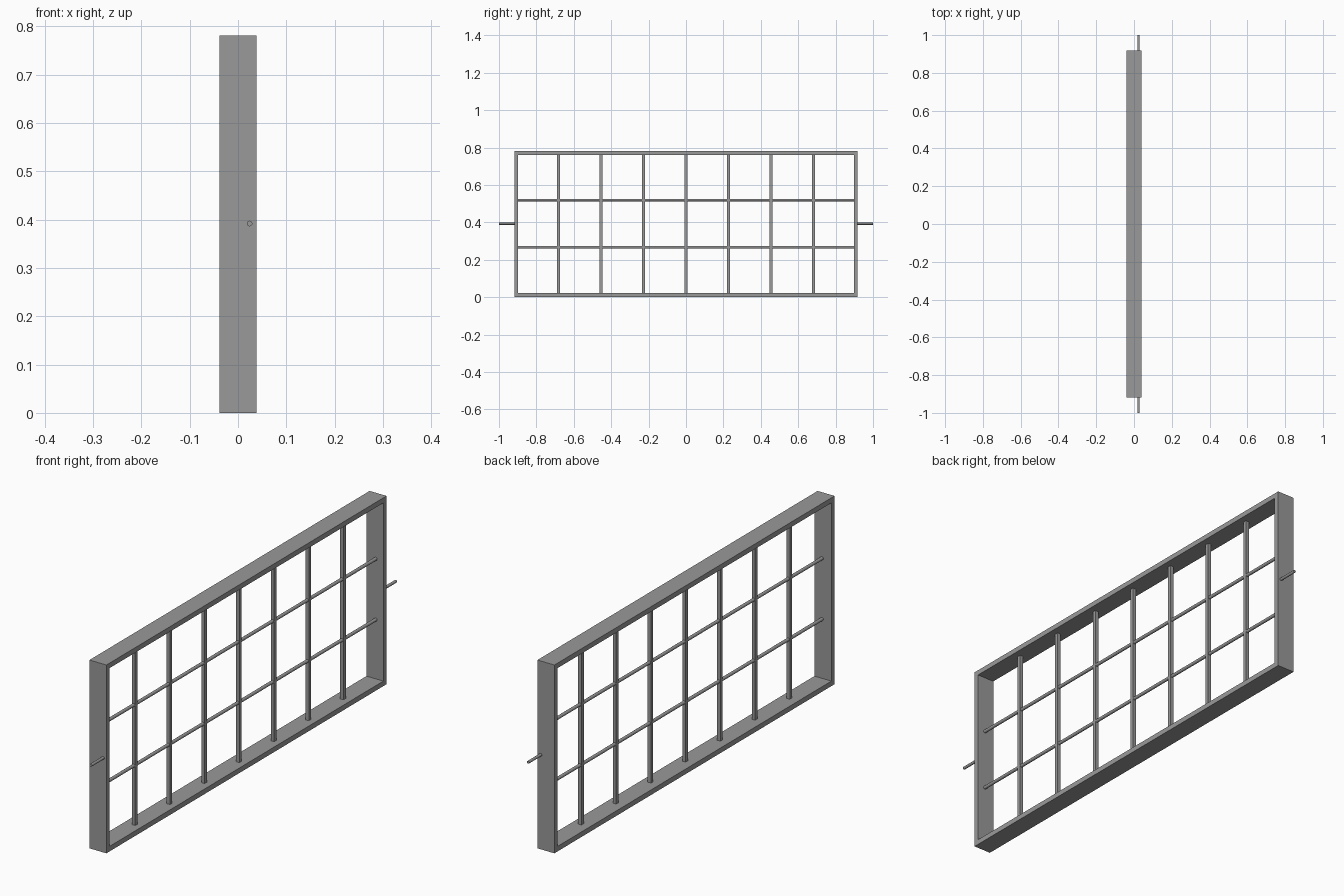
import bpy, bmesh
from math import pi
from mathutils import Matrix

if "Cube" in bpy.data.objects:
    bpy.data.objects.remove(bpy.data.objects["Cube"])

HX, HY, H, T = 0.0388, 0.918, 0.781, 0.021   # half depth, half length, height, rim thickness
BAR_X, PIN_X = 0.004, 0.024

grey = bpy.data.materials.new("dark_grey")
grey.diffuse_color = (0.32, 0.32, 0.32, 1)
grey.use_nodes = True
grey.node_tree.nodes["Principled BSDF"].inputs["Base Color"].default_value = grey.diffuse_color


def finish(name, bm):
    bmesh.ops.recalc_face_normals(bm, faces=bm.faces)
    mesh = bpy.data.meshes.new(name)
    bm.to_mesh(mesh)
    bm.free()
    mesh.materials.append(grey)
    obj = bpy.data.objects.new(name, mesh)
    bpy.context.collection.objects.link(obj)
    return obj


def box(name, center, size):
    bm = bmesh.new()
    bmesh.ops.create_cube(bm, size=1)
    bmesh.ops.scale(bm, vec=size, verts=bm.verts)
    bmesh.ops.translate(bm, vec=center, verts=bm.verts)
    return finish(name, bm)


def rod(name, center, radius, length):
    """Smooth round rod along y with flat caps."""
    bm = bmesh.new()
    bmesh.ops.create_cone(bm, cap_ends=True, segments=16, radius1=radius, radius2=radius,
                          depth=length,
                          matrix=Matrix.Translation(center) @ Matrix.Rotation(pi / 2, 4, "X"))
    for f in bm.faces:
        f.smooth = len(f.verts) == 4
    for e in bm.edges:
        e.smooth = all(f.smooth for f in e.link_faces)
    return finish(name, bm)


# Outer frame: one closed rectangular ring
bm = bmesh.new()
rings = []
for x, inset in ((-HX, 0), (HX, 0), (HX, T), (-HX, T)):
    y, lo, hi = HY - inset, inset, H - inset
    rings.append([bm.verts.new((x, a, b)) for a, b in ((-y, lo), (y, lo), (y, hi), (-y, hi))])
for r in range(4):
    a, b = rings[r], rings[(r + 1) % 4]
    for i in range(4):
        j = (i + 1) % 4
        bm.faces.new((a[i], a[j], b[j], b[i]))
finish("outer_frame", bm)

# Seven vertical bars
for i in range(-3, 4):
    box(f"vertical_bar_{i + 4}", (BAR_X, i * 0.2275, H / 2), (0.015, 0.015, H - 2 * T))

# Two horizontal bars
for i, z in enumerate((0.267, 0.519)):
    rod(f"horizontal_bar_{i + 1}", (BAR_X, 0, z), 0.0068, 2 * (HY - T))

# Pivot pins on both ends
for side, name in ((-1, "front_pin"), (1, "back_pin")):
    rod(name, (PIN_X, side * (1 + HY) / 2, 0.392), 0.0058, 1 - HY)
